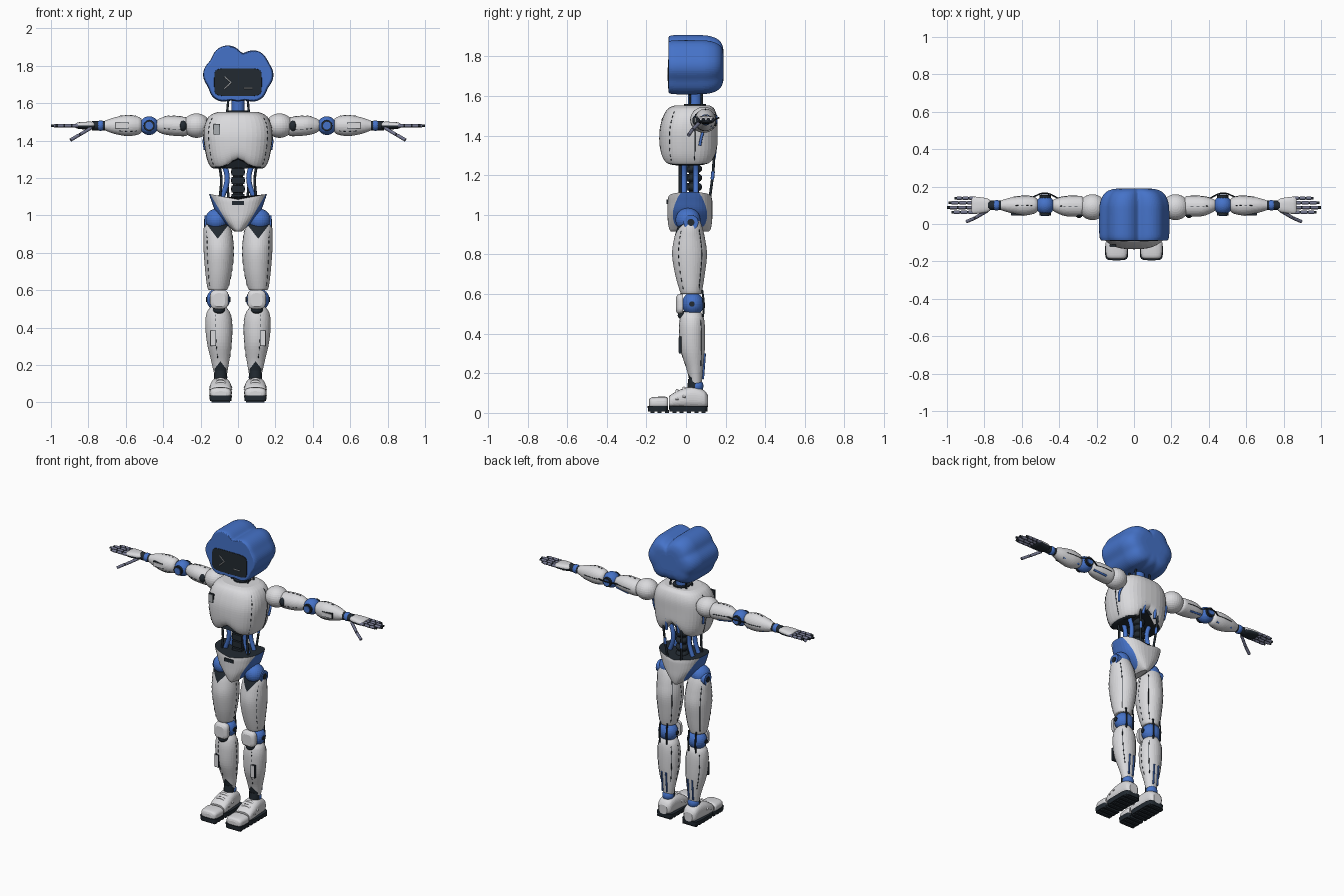
import bpy, bmesh, math
from mathutils import Vector, Matrix
cube = bpy.data.objects.get("Cube")
if cube:
    bpy.data.objects.remove(cube)

def material(name, *rgb):
    m = bpy.data.materials.new(name)
    m.use_nodes = True
    m.diffuse_color = (*rgb, 1)
    m.node_tree.nodes["Principled BSDF"].inputs["Base Color"].default_value = (*rgb, 1)
    return m

WHITE, BLUE = material("shell white", .7, .7, .72), material("joint blue", .06, .17, .58)
DARK, STEEL = material("dark rubber", .016, .023, .031), material("steel grey", .17, .18, .27)
GREY = material("pale grey", .4, .42, .44)
meshes = []

def finish(name, bm, mats, rule=lambda f: 0, cuts=()):
    """Cut faces along colour borders, colour by rule, make the object."""
    for co, no in cuts:
        bmesh.ops.bisect_plane(bm, geom=bm.verts[:] + bm.edges[:] + bm.faces[:], plane_co=co, plane_no=no)
    bmesh.ops.recalc_face_normals(bm, faces=bm.faces)
    for f in bm.faces:
        f.material_index = int(rule(f))
    me = bpy.data.meshes.new(name)
    bm.to_mesh(me)
    for m in mats:
        me.materials.append(m)
    meshes.append(bpy.data.objects.new(name, me))
    bpy.context.collection.objects.link(meshes[-1])

def skin(name, loops, mats, **colouring):
    """Bridge equal point loops and cap both ends."""
    bm = bmesh.new()
    rows = [[bm.verts.new(p) for p in loop] for loop in loops]
    for a, b in zip(rows, rows[1:]):
        for i in range(len(a)):
            bm.faces.new((a[i - 1], a[i], b[i], b[i - 1]))
    bm.faces.new(rows[0])
    bm.faces.new(rows[-1])
    finish(name, bm, mats, **colouring)

def smooth(rings, steps=6):
    """Catmull-Rom interpolation of section tuples."""
    pts, out = [rings[0], *rings, rings[-1]], []
    for four in zip(pts, pts[1:], pts[2:], pts[3:]):
        for t in (k / steps for k in range(steps)):
            out.append([q + t / 2 * (r - p + t * (2*p - 5*q + 4*r - w + t * (3*(q - r) + w - p)))
                        for p, q, r, w in zip(*four)])
    return out + [list(rings[-1])]

def on_section(ring, angle, axis, n, s):
    """Point on a superellipse section (position, centre u v, radius u v)."""
    t, u, v, ru, rv = ring
    c, d = math.cos(angle), math.sin(angle)
    u, v = u + ru * math.copysign(abs(c) ** (2 / n), c), v + rv * math.copysign(abs(d) ** (2 / n), d)
    x, y, z = {"x": (t, u, v), "y": (u, t, v), "z": (u, v, t)}[axis]
    return Vector((x * s, y, z))

def loft(name, rings, mats, axis="z", n=2.0, s=1, warp=lambda p: p, **colouring):
    skin(name, [[warp(on_section(r, math.tau * i / 40, axis, n, s)) for i in range(40)] for r in smooth(rings)],
         mats, **colouring)

def tubes(name, paths, radius, mat, s=1):
    cu = bpy.data.curves.new(name, "CURVE")
    cu.dimensions, cu.bevel_depth, cu.resolution_u, cu.use_fill_caps = "3D", radius, 6, True
    for path in paths:
        sp = cu.splines.new("BEZIER")
        sp.bezier_points.add(len(path) - 1)
        for bp, p in zip(sp.bezier_points, path):
            bp.co = (p[0] * s, p[1], p[2])
            bp.handle_left_type = bp.handle_right_type = "AUTO" if len(path) > 2 else "VECTOR"
    cu.materials.append(mat)
    bpy.context.collection.objects.link(bpy.data.objects.new(name, cu))

def seam(name, rings, dashed, solid=(), axis="z", n=2.0, s=1):
    """Dark seams running along a lofted shell."""
    fine = smooth(rings, 5)[6:-6]
    lines = {a: [on_section(r, math.radians(a), axis, n, s) for r in fine] for a in (*dashed, *solid)}
    dashes = [lines[a][i:i + 2] for a in dashed for i in range(0, len(fine) - 1, 2)]
    tubes(name, [lines[a] for a in solid] + dashes, .002, DARK)

def solid(name, c, size, mat, s=1, cube=False):
    """Ellipsoid or box with the given full size."""
    bm = bmesh.new()
    if cube:
        bmesh.ops.create_cube(bm, size=1)
    else:
        bmesh.ops.create_uvsphere(bm, u_segments=28, v_segments=16, radius=.5)
    bm.transform(Matrix.Translation((c[0] * s, c[1], c[2])) @ Matrix.Diagonal((*size, 1)))
    finish(name, bm, [mat])

def panel(name, c, size, mat, s=1):
    solid(name + "_rim", c, (size[0] + .007, .012, size[1] + .007), DARK, s, True)
    solid(name, (c[0], c[1] - .004, c[2]), (size[0], .01, size[1]), mat, s, True)

# Cloud-shaped head: outline is a softened union of circular lobes
LOBES = [(-.055, .067, .087), (.08, .047, .081), (-.105, -.002, .082), (.109, -.005, .081),
         (-.08, -.073, .074), (.08, -.073, .074), (0, -.06, .086)]
def cloud(angle):
    d, total = Vector((math.cos(angle), math.sin(angle))), 0
    for x, z, r in LOBES:
        along, off = x * d.x + z * d.y, x * d.y - z * d.x
        total += max(0, along + math.sqrt(r * r - off * off)) ** 24 if abs(off) < r else 0
    return d * total ** (1 / 24)
outline = [cloud(math.tau * i / 120) for i in range(120)]
for _ in range(4):
    outline = [(outline[i - 1] + outline[i] * 2 + outline[(i + 1) % 120]) / 4 for i in range(120)]
profile = smooth([(-.088, .93), (-.082, .97), (-.05, 1), (.06, 1), (.11, .98), (.15, .9), (.175, .77), (.187, .58), (.19, .35)])
skin("head", [[(p.x * k, y, 1.755 + p.y * k) for p in outline] for y, k in profile], [BLUE])
loft("face_screen", [(-.08, 0, 1.712, .127, .074), (-.09, 0, 1.712, .127, .074), (-.091, 0, 1.712, .122, .07)], [DARK], "y", 6)
tubes("chevron_eye", [[(-.072, -.09, z), (-.037, -.09, 1.71)] for z in (1.742, 1.678)], .004, GREY)
tubes("dash_eye", [[(.033, -.09, 1.68), (.078, -.09, 1.68)]], .004, GREY)

# Neck and waist
tubes("neck", [[(0, .045, 1.52), (0, .045, 1.64)]], .036, BLUE)
tubes("neck_collar", [[(0, .045, 1.545), (0, .045, 1.56)]], .055, DARK)
tubes("neck_rods", [[(x, y, 1.53), (x * .85, y, 1.63)] for x in (-.06, .06) for y in (.02, .08)], .006, DARK)
tubes("spine_core", [[(0, .04, 1.05), (0, .04, 1.34)]], .026, DARK)
for i in range(5):
    solid(f"spine_segment_{i + 1}", (0, .04, 1.095 + i * .046), (.076, .084, .052), DARK)
    solid(f"spine_front_{i + 1}", (0, 0, 1.095 + i * .046), (.07, .03, .038), DARK, cube=True)

# Chest with an arched lower rim
chest = [(1.25, 0, .01, .13, .1), (1.265, 0, .012, .15, .128), (1.32, 0, .013, .17, .145), (1.42, 0, .013, .184, .147),
         (1.49, 0, .02, .176, .138), (1.535, 0, .025, .148, .118), (1.552, 0, .03, .11, .09)]
def arch(p):
    k = min(1, max(0, (1.38 - p.z) / .13))
    return p + Vector((0, 0, k * (.05 if p.y < 0 else .08) * math.exp(-(p.x / .055) ** 2)))
loft("chest", chest, [WHITE, DARK], n=2.6, warp=arch, rule=lambda f: f.normal.z < -.8)
seam("chest_seams", chest, (215, 325), (8, 172), n=2.6)
panel("chest_plate", (-.114, -.115, 1.46), (.029, .05), GREY)

# Pelvis: white front and back aprons, blue flanks, dark basin
pelvis = [(.915, 0, .02, .02, .095), (.93, 0, .02, .04, .105), (.97, 0, .02, .08, .112),
          (1.02, 0, .02, .12, .113), (1.08, 0, .02, .143, .113), (1.115, 0, .02, .155, .11)]
def scoop(p):
    return p - Vector((0, 0, max(0, p.z - 1.06) * .55 * (1 - abs(p.x) / .155)))
def pelvis_colour(f):
    c = f.calc_center_median()
    return 2 if f.normal.z > .8 else abs(c.x) > .03 + .6 * (c.z - .915)
loft("pelvis", pelvis, [WHITE, BLUE, DARK], n=2.6, warp=scoop, rule=pelvis_colour,
     cuts=[((x, 0, .915), (1, 0, z)) for x, z in ((.03, -.6), (-.03, .6))])
solid("belt_buckle", (0, -.092, 1.066), (.065, .012, .022), DARK, cube=True)

# Limb shells
thigh = [(.6, .108, .025, .04, .045), (.612, .108, .025, .055, .055), (.7, .104, .02, .071, .075), (.8, .103, .018, .08, .088),
         (.88, .106, .018, .078, .078), (.94, .112, .02, .07, .062), (.985, .118, .02, .045, .045)]
shin = [(.15, .093, .05, .034, .03), (.22, .095, .045, .048, .042), (.32, .1, .033, .066, .062),
        (.42, .103, .03, .072, .066), (.48, .105, .03, .062, .06), (.51, .106, .03, .04, .045)]
upper_arm = [(.27, .095, 1.475, .045, .045), (.29, .095, 1.475, .055, .052), (.365, .095, 1.48, .053, .052),
             (.41, .098, 1.48, .04, .042), (.435, .1, 1.48, .028, .028)]
forearm = [(.515, .1, 1.48, .03, .035), (.535, .1, 1.48, .045, .048), (.59, .098, 1.48, .052, .056),
           (.66, .1, 1.48, .041, .044), (.71, .1, 1.48, .026, .026)]
palm = [(.765, .1, 1.48, .022, .014), (.785, .1, 1.48, .037, .021), (.85, .1, 1.48, .046, .018), (.87, .1, 1.48, .042, .01)]
toe = [(-.188, .093, .046, .03, .014), (-.174, .093, .05, .054, .028), (-.11, .093, .051, .06, .031), (-.092, .093, .05, .052, .026)]
shoe = [(-.086, .093, .055, .05, .028), (-.07, .093, .06, .057, .036), (-.02, .093, .072, .058, .049),
        (.04, .093, .078, .053, .055), (.09, .093, .07, .047, .045), (.11, .093, .06, .03, .03)]
def vee(x, z, up):
    """Rule and cuts for a V on the front of a shell end."""
    def inside(f):
        c = f.calc_center_median()
        return c.y < .03 and (c.z - z) * up > abs(c.x - x) * 1.3
    return {"rule": inside, "cuts": [((x, 0, z), (1.3, 0, 1)), ((x, 0, z), (1.3, 0, -1)), ((0, .03, 0), (0, 1, 0))]}

for s, side in ((1, "left_"), (-1, "right_")):
    # Waist hoses and pistons
    tubes(side + "waist_hoses", [[(.085, y, 1.3), (.058, y, 1.2), (.09, y, 1.08)] for y in (-.01, .05)], .014, BLUE, s)
    tubes(side + "waist_rods", [[(.105, -.03, 1.29), (.09, -.03, 1.2), (.1, -.03, 1.07)],
                                [(.07, .135, 1.4), (.065, .14, 1.27), (.05, .12, 1.08)]], .007, DARK, s)
    tubes(side + "back_piston", [[(.04, .15, 1.36), (.045, .14, 1.28)], [(.06, .137, 1.22), (.058, .133, 1.18)]], .009, BLUE, s)
    # Leg
    solid(side + "hip_joint", (.115, .01, .975), (.12, .126, .12), BLUE, s)
    tubes(side + "hip_disc", [[(.12, .025, .962), (.178, .025, .962)]], .038, BLUE, s)
    tubes(side + "hip_bolt", [[(.12, .025, .962), (.182, .025, .962)]], .018, DARK, s)
    loft(side + "thigh", thigh, [WHITE, DARK], s=s, **vee(.108 * s, .875, 1))
    seam(side + "thigh_seams", thigh, (-40, 180), (45, 135), s=s)
    solid(side + "knee_joint", (.106, .035, .55), (.126, .11, .12), BLUE, s)
    tubes(side + "knee_bolt", [[(.04, .03, .55), (.172, .03, .55)]], .014, DARK, s)
    solid(side + "knee_bellows", (.102, .002, .492), (.07, .088, .05), DARK, s)
    loft(side + "kneecap", [(-.015, .1, .552, .05, .05), (-.038, .1, .55, .047, .05), (-.05, .1, .548, .03, .036)], [WHITE], "y", 3.5, s)
    loft(side + "shin", shin, [WHITE, DARK], s=s, **vee(.094 * s, .22, -1))
    seam(side + "shin_seams", shin, (-75, 180), (45, 135), s=s)
    panel(side + "shin_panel", (.132, -.029, .343), (.023, .078), WHITE, s)
    tubes(side + "calf_pistons", [[(x, .086, .17), (x, .096, .3)] for x in (.08, .112)], .005, BLUE, s)
    tubes(side + "knee_tendons", [[(x, .086, .485), (x, .09, .55), (x, .082, .62)] for x in (.08, .132)], .005, DARK, s)
    solid(side + "ankle", (.093, .056, .135), (.072, .064, .072), BLUE, s)
    tubes(side + "ankle_cuff", [[(.093, .04, .1), (.093, .044, .17)]], .034, DARK, s)
    # Foot
    loft(side + "toe_cap", toe, [WHITE], "y", 2.8, s)
    loft(side + "shoe", shoe, [WHITE], "y", 2.6, s)
    for part, y, depth in (("toe_sole", -.142, .052), ("heel_sole", .012, .098)):
        loft(side + part, [(.008, .093, y, .057, depth - .002), (.036, .093, y, .061, depth)], [DARK], n=5, s=s)
    for i in range(8):
        solid(f"{side}tread_{i + 1}", (.093, -.17 + i * .037, .007), (.1, .02, .014), DARK, s, True)
    tubes(side + "shoe_straps", [[(.093 + x, y, z - abs(x) ** 2 * 15) for x in (-.057, -.033, 0, .033, .057)]
                                 for y, z in ((-.045, .112), (-.01, .125))], .008, WHITE, s)
    # Arm
    solid(side + "shoulder", (.222, .09, 1.48), (.145, .138, .131), WHITE, s)
    tubes(side + "armpit_hose", [[(.17, .1, 1.45), (.182, .08, 1.4), (.176, .07, 1.35)]], .007, BLUE, s)
    loft(side + "upper_arm", upper_arm, [WHITE], "x", s=s)
    solid(side + "shoulder_bolt", (.294, .065, 1.477), (.05, .066, .066), DARK, s)
    solid(side + "elbow", (.475, .1, 1.48), (.1, .1, .1), BLUE, s)
    tubes(side + "elbow_ring", [[(.475, .046, 1.48), (.475, .154, 1.48)]], .03, DARK, s)
    tubes(side + "elbow_hub", [[(.475, .042, 1.48), (.475, .158, 1.48)]], .021, BLUE, s)
    tubes(side + "arm_links", [[(.42, .1, 1.48), (.535, .1, 1.48)], [(.7, .1, 1.48), (.78, .1, 1.48)]], .025, DARK, s)
    tubes(side + "arm_hoses", [[(.33, .134, 1.441), (.42, .126, 1.452)], [(.54, .13, 1.445), (.66, .125, 1.45)]], .006, BLUE, s)
    tubes(side + "elbow_cable", [[(.4, .135, 1.48), (.475, .165, 1.49), (.55, .14, 1.48)]], .004, DARK, s)
    loft(side + "forearm", forearm, [WHITE], "x", s=s)
    seam(side + "upper_arm_seams", upper_arm, (90, 200), (0,), "x", s=s)
    seam(side + "forearm_seams", forearm, (90, 215), (0,), "x", s=s)
    panel(side + "forearm_panel", (.62, .053, 1.48), (.068, .026), WHITE, s)
    solid(side + "wrist", (.735, .1, 1.48), (.052, .056, .056), BLUE, s)
    # Hand
    loft(side + "palm", palm, [WHITE, DARK], "x", 2.6, s, cuts=[((0, 0, 1.48), (0, 0, 1))],
         rule=lambda f: f.calc_center_median().z < 1.48)
    for k, (y, tip) in enumerate(((.062, .97), (.088, .993), (.113, .985), (.138, .955))):
        joints = [.855 + (tip - .855) * j / 3 for j in range(4)]
        tubes(f"{side}finger_{k + 1}", [[(a, y, 1.48), (b - .008, y, 1.48)] for a, b in zip(joints, joints[1:])], .0095, STEEL, s)
        tubes(f"{side}finger_core_{k + 1}", [[(.85, y, 1.48), (tip + .006, y, 1.48)]], .007, DARK, s)
    tubes(side + "thumb", [[(.785, .07, 1.468), (.845, .035, 1.432)], [(.85, .032, 1.43), (.895, .013, 1.403)]], .009, STEEL, s)

# Smooth shading that keeps hard edges
for ob in bpy.context.view_layer.objects:
    ob.select_set(ob in meshes)
bpy.context.view_layer.objects.active = meshes[0]
bpy.ops.object.shade_smooth_by_angle(angle=math.radians(40))
